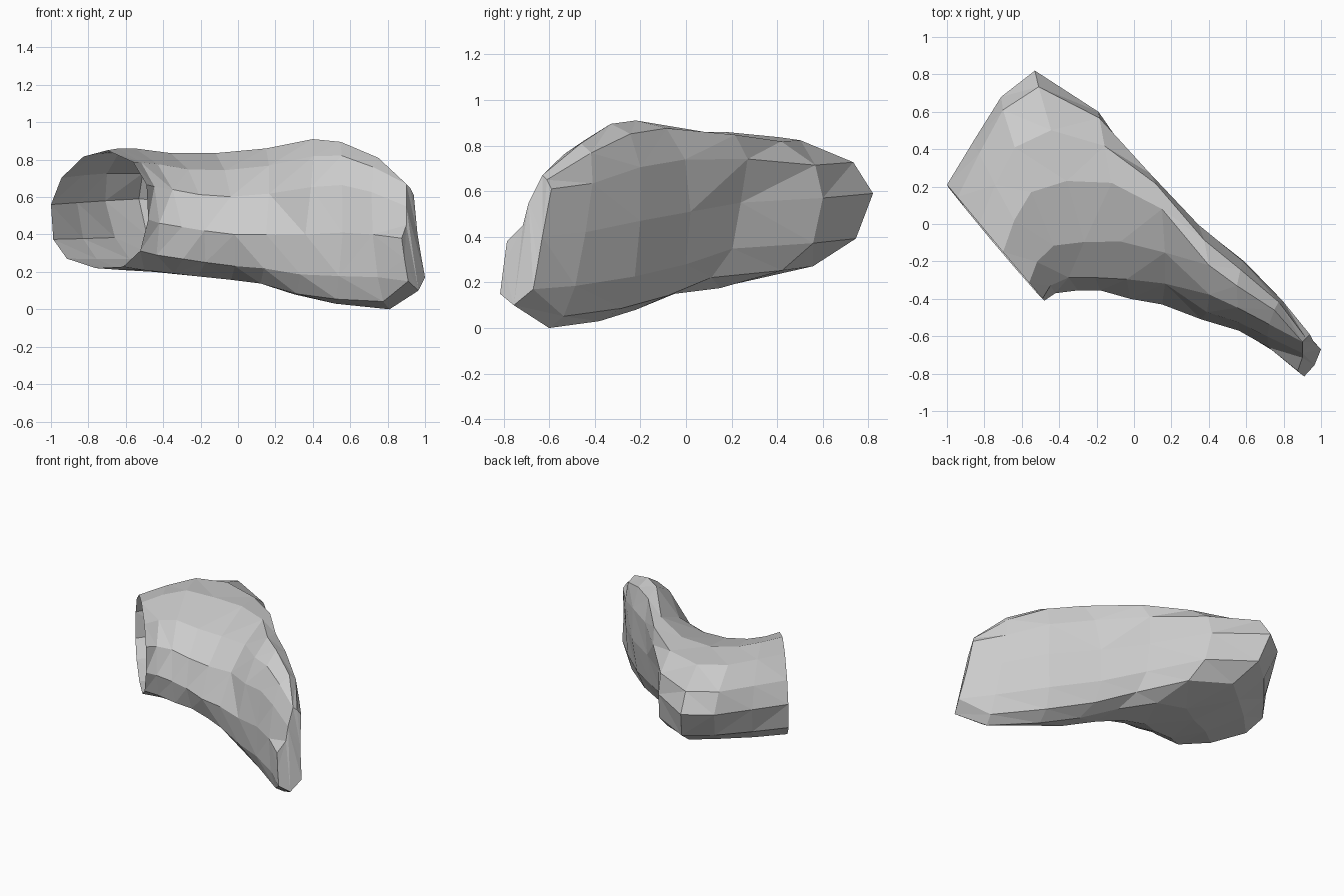
import bpy, bmesh, math
from mathutils import Vector

if "Cube" in bpy.data.objects:
    bpy.data.objects.remove(bpy.data.objects["Cube"])

# Cross-sections along the bent sleeve: front, top, back, bottom control points
SECTIONS = [
    ((-.48, -.41, .48), (-.70, -.15, .85), (-1.0, .21, .56), (-.76, -.09, .22)),
    ((-.42, -.37, .46), (-.64, .02, .86), (-.86, .44, .57), (-.62, .02, .21)),
    ((-.30, -.355, .44), (-.55, .17, .86), (-.71, .68, .58), (-.45, .10, .20)),
    ((-.18, -.355, .42), (-.36, .23, .835), (-.53, .82, .59), (-.30, .20, .19)),
    ((-.02, -.40, .40), (-.12, .22, .835), (-.19, .60, .57), (-.08, .15, .175)),
    ((.15, -.43, .40), (.15, .08, .86), (.06, .24, .55), (.10, -.05, .15)),
    ((.36, -.51, .40), (.40, -.22, .91), (.31, .02, .51), (.30, -.22, .08)),
    ((.56, -.57, .41), (.55, -.33, .895), (.59, -.20, .47), (.52, -.38, .03)),
    ((.72, -.66, .40), (.75, -.46, .81), (.81, -.44, .42), (.81, -.60, .0)),
]
# Outline of the narrow closed end, in the same order
END = [(.875, -.785, .38), (.90, -.715, .45), (.90, -.69, .55),
       (.90, -.63, .67), (.92, -.61, .65), (.94, -.59, .61),
       (.96, -.63, .40), (.98, -.65, .28), (1.0, -.67, .17),
       (.965, -.755, .10), (.91, -.815, .15), (.89, -.80, .27)]
STEPS = 3                            # points per quarter
ELBOW_POWERS = (.83, 1.13, .75, .83)  # squareness of each quarter near the elbow
BLADE_POWERS = (.83, .9, .8, .83)     # and towards the narrow end


def ring_points(controls, powers):
    pts = [Vector(c) for c in controls]
    centre = sum(pts, Vector()) / 4
    out = []
    for q, power in enumerate(powers):
        a, b = pts[q] - centre, pts[(q + 1) % 4] - centre
        for s in range(STEPS):
            t = s / STEPS * math.pi / 2
            out.append(centre + a * math.cos(t) ** power + b * math.sin(t) ** power)
    return out


# Sleeve wall, skinned ring to ring, open at the wide end
bm = bmesh.new()
outlines = [ring_points(c, ELBOW_POWERS if i < 5 else BLADE_POWERS)
            for i, c in enumerate(SECTIONS)]
outlines.append([Vector(p) for p in END])
rings = [[bm.verts.new((p.x, p.y, max(p.z, 0))) for p in o] for o in outlines]
for r0, r1 in zip(rings, rings[1:]):
    for i in range(len(r0)):
        j = (i + 1) % len(r0)
        bm.faces.new((r0[i], r0[j], r1[j], r1[i]))

# Flat cap on the narrow end
bm.faces.new(rings[-1])

# Faceted triangles with outward normals
bmesh.ops.triangulate(bm, faces=bm.faces[:])
bm.normal_update()
bottom = min(bm.faces, key=lambda f: f.calc_center_median().z)
if bottom.normal.z > 0:
    bmesh.ops.reverse_faces(bm, faces=bm.faces[:])

mesh = bpy.data.meshes.new("bent_sleeve")
bm.to_mesh(mesh)
bm.free()
sleeve = bpy.data.objects.new("bent_sleeve", mesh)
bpy.context.collection.objects.link(sleeve)
